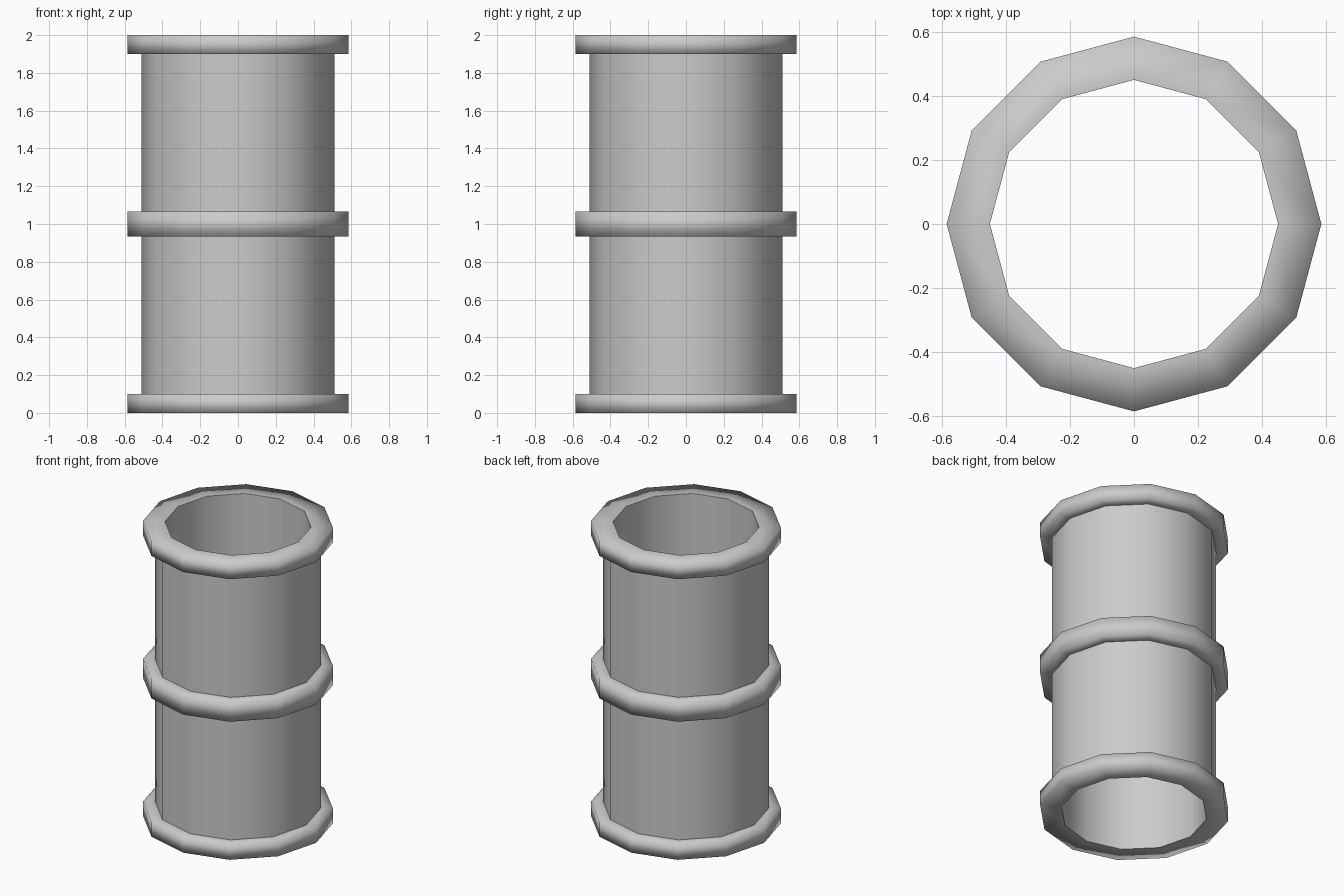
import bpy, bmesh
from math import cos, sin, tau

if "Cube" in bpy.data.objects:
    bpy.data.objects.remove(bpy.data.objects["Cube"])

SIDES = 12
INNER, WALL, COLLAR = 0.45, 0.51, 0.585

# Closed (radius, height) outline: bore, end collars and middle collar
profile = [(INNER, 0), (COLLAR, 0), (COLLAR, 0.10), (WALL, 0.10),
           (WALL, 0.935), (COLLAR, 0.935), (COLLAR, 1.065), (WALL, 1.065),
           (WALL, 1.90), (COLLAR, 1.90), (COLLAR, 2.0), (INNER, 2.0)]

# Revolve the outline into a hollow pipe
bm = bmesh.new()
rings = []
for r, z in profile:
    rings.append([bm.verts.new((r * cos(tau * i / SIDES), r * sin(tau * i / SIDES), z))
                  for i in range(SIDES)])
for k, ring in enumerate(rings):
    nxt = rings[(k + 1) % len(rings)]
    for i in range(SIDES):
        j = (i + 1) % SIDES
        bm.faces.new((ring[i], ring[j], nxt[j], nxt[i])).smooth = True
bmesh.ops.recalc_face_normals(bm, faces=bm.faces)

# Crisp edges at the bore and where collars meet the wall, soft collar rims
for (r, z), ring in zip(profile, rings):
    if r < COLLAR:
        for i in range(SIDES):
            bm.edges.get((ring[i], ring[(i + 1) % SIDES])).smooth = False

mesh = bpy.data.meshes.new("collared_pipe")
bm.to_mesh(mesh)
bm.free()
bpy.context.collection.objects.link(bpy.data.objects.new("collared_pipe", mesh))
